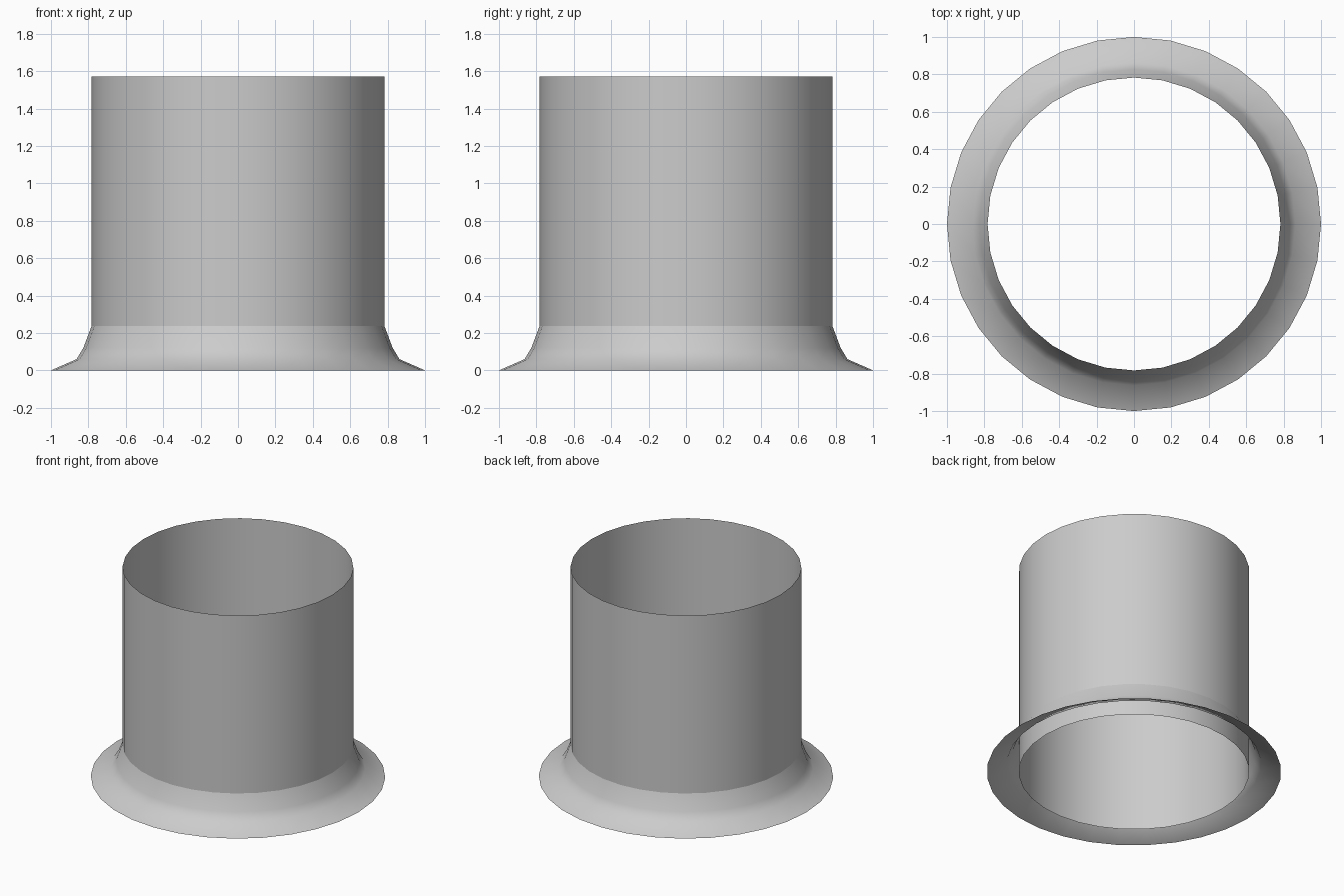
import bpy, bmesh, math

if "Cube" in bpy.data.objects:
    bpy.data.objects.remove(bpy.data.objects["Cube"])

SIDES = 32
PIPE_R = 0.783


def revolve(name, profile):
    """Spin an open (radius, z) profile around z into an open shell."""
    bm = bmesh.new()
    rings = []
    for r, z in profile:
        angles = [2 * math.pi * i / SIDES for i in range(SIDES)]
        rings.append([bm.verts.new((r * math.cos(a), r * math.sin(a), z)) for a in angles])
    for low, high in zip(rings, rings[1:]):
        for i in range(SIDES):
            j = (i + 1) % SIDES
            bm.faces.new((low[i], low[j], high[j], high[i]))
    mesh = bpy.data.meshes.new(name)
    bm.to_mesh(mesh)
    bm.free()
    obj = bpy.data.objects.new(name, mesh)
    bpy.context.collection.objects.link(obj)
    bpy.ops.object.select_all(action='DESELECT')
    obj.select_set(True)
    bpy.context.view_layer.objects.active = obj
    bpy.ops.object.shade_smooth_by_angle(angle=math.radians(50))
    return obj


# Thin pipe, open at both ends
revolve("pipe", [(PIPE_R, 0), (PIPE_R, 1.57)])

# Flared skirt around the foot of the pipe, open underneath
revolve("base_flange", [(1.0, 0), (0.863, 0.06), (0.827, 0.12), (PIPE_R, 0.237)])
